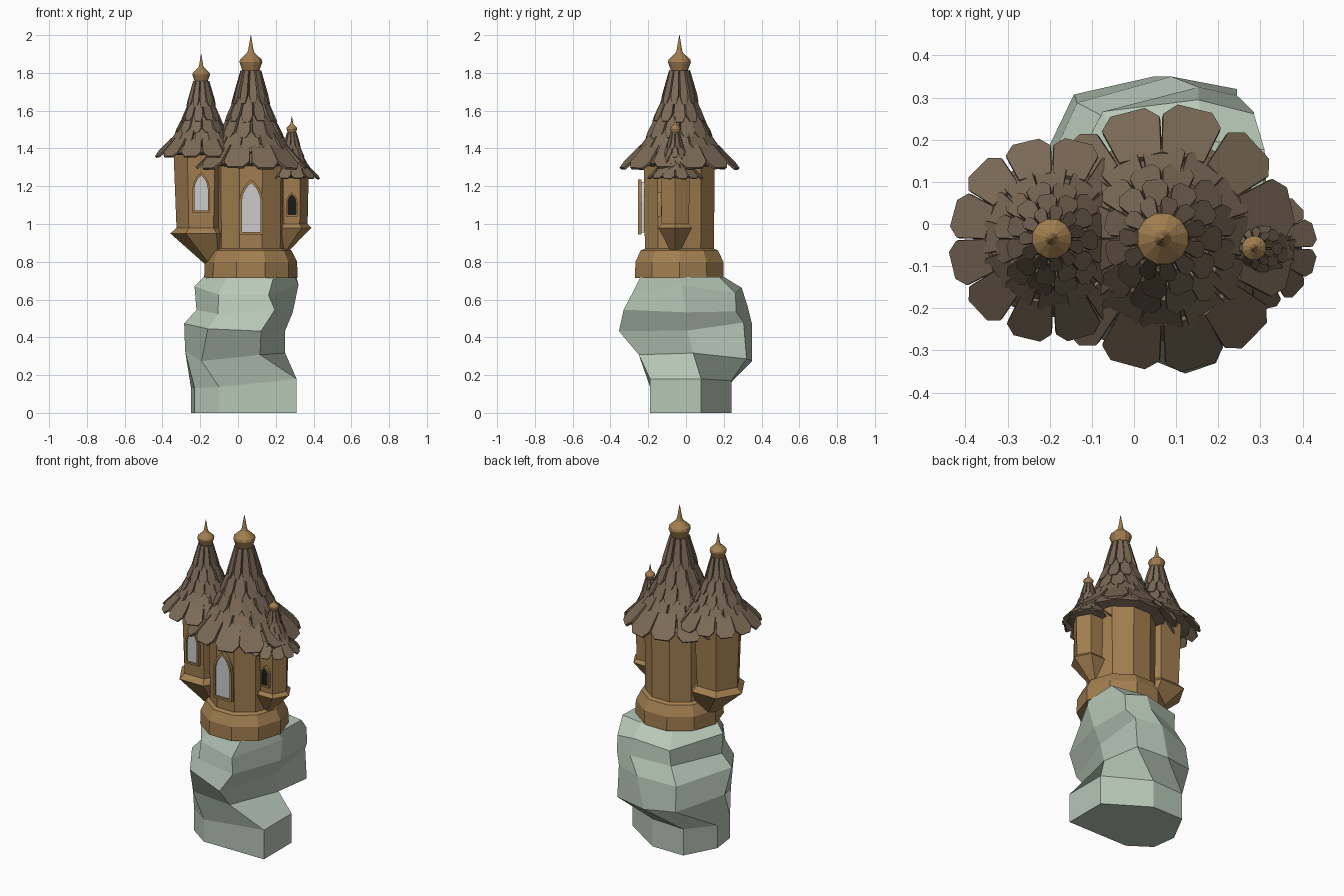
import bpy, bmesh, math, random
from mathutils import Vector

if "Cube" in bpy.data.objects:
    bpy.data.objects.remove(bpy.data.objects["Cube"])

random.seed(11)


def material(name, rgb):
    m = bpy.data.materials.new(name)
    m.diffuse_color = (*rgb, 1)
    m.use_nodes = True
    m.node_tree.nodes["Principled BSDF"].inputs["Base Color"].default_value = m.diffuse_color
    return m


WOOD = material("wood", (0.36, 0.21, 0.08))
TILE = material("tile", (0.20, 0.145, 0.095))
STONE = material("stone", (0.47, 0.57, 0.47))
DARK = material("dark", (0.01, 0.01, 0.01))


def make(name, verts, faces, mat=None):
    me = bpy.data.meshes.new(name)
    me.from_pydata(verts, [], faces)
    bm = bmesh.new()
    bm.from_mesh(me)
    bmesh.ops.recalc_face_normals(bm, faces=bm.faces)
    bm.to_mesh(me)
    bm.free()
    if mat:
        me.materials.append(mat)
    ob = bpy.data.objects.new(name, me)
    bpy.context.collection.objects.link(ob)
    return ob


def skin(rings):
    """Faces that join equal rings of vertices and cap both ends."""
    n = len(rings[0])
    verts = [v for ring in rings for v in ring]
    faces = [(k * n + i, k * n + (i + 1) % n, (k + 1) * n + (i + 1) % n, (k + 1) * n + i)
             for k in range(len(rings) - 1) for i in range(n)]
    last = (len(rings) - 1) * n
    faces += [tuple(range(n)), tuple(range(last, last + n))]
    return verts, faces


def lathe(name, centre, sides, profile, mat):
    """Faceted column with a flat side to the front; profile = (radius, z, x shift)."""
    rings = []
    for r, z, *dx in profile:
        cx = centre[0] + (dx[0] if dx else 0)
        angles = [-math.pi / 2 + math.pi / sides * (1 + 2 * i) for i in range(sides)]
        rings.append([(cx + r * math.cos(a), centre[1] + r * math.sin(a), z) for a in angles])
    return make(name, *skin(rings), mat)


def arch(w, z0, z1, z2):
    """Pointed window outline in (x, z)."""
    right = [(w, z0), (w, z1)]
    for t, k in ((0.35, .88), (0.65, .62), (0.85, .33)):
        right.append((w * k, z1 + (z2 - z1) * t))
    return right + [(0, z2)] + [(-x, z) for x, z in reversed(right)]


def window(name, cx, y_front, w, z0, z2, rim, glass_mat):
    z1 = z0 + (z2 - z0) * 0.6
    outer = arch(w, z0, z1, z2)
    inner = arch(w - rim, z0 + rim, z1, z2 - rim * 1.4)
    loops = []
    for pts, y in ((outer, y_front), (inner, y_front), (inner, y_front + .02), (outer, y_front + .02)):
        loops.append([(cx + x, y, z) for x, z in pts])
    verts, faces = skin(loops)
    n = len(outer)
    faces = faces[:-2] + [(3 * n + i, 3 * n + (i + 1) % n, (i + 1) % n, i) for i in range(n)]
    make(name + "_frame", verts, faces, WOOD)
    pane = [[(cx + x, y_front + d, z) for x, z in arch(w - rim * .7, z0 + rim * .7, z1, z2 - rim)]
            for d in (.01, .055)]
    make(name + "_pane", *skin(pane), glass_mat)


def roof(name, centre, z0, s):
    """Shingled cone with a finial, s = size, z0 = eave height."""
    # rows: top radius, top height, tip radius, tip height, count
    rows = [(.04, .525, .088, .35, 11), (.066, .39, .128, .25, 11), (.10, .29, .165, .165, 12),
            (.135, .205, .215, .09, 12), (.19, .125, .305, .005, 12)]
    lathe(name + "_core", centre, 12, [(.19 * s, z0 + .02 * s), (.25 * s, z0 + .035 * s), (.19 * s, z0 + .11 * s),
                                       (.13 * s, z0 + .2 * s), (.075 * s, z0 + .36 * s), (.036 * s, z0 + .53 * s)], TILE)
    verts, faces = [], []
    for k, (r0, h0, r1, h1, n) in enumerate(rows):
        for i in range(n):
            a = math.tau * (i + 0.5 * (k % 2)) / n + random.uniform(-.03, .03) + math.pi / 12
            out = Vector((math.cos(a), math.sin(a), 0))
            side = Vector((-out.y, out.x, 0))
            top = out * r0 + Vector((0, 0, h0))
            down = (out * r1 + Vector((0, 0, h1)) - top) * random.uniform(.95, 1.03)
            normal = side.cross(down).normalized()
            if normal.z < 0:
                normal = -normal
            half = math.tan(math.pi / n)
            wt, wb = half * r0, half * (r0 + (r1 - r0) * .7) * .97
            shape = [(-wt, 0), (wt, 0), (wb, .75), (wb * .6, 1), (-wb * .6, 1), (-wb, .75)]
            tilt = random.uniform(-.004, .004)
            plate = [[(top + side * u + down * v + normal * (d + tilt * u / wb)) * s +
                      Vector((*centre, z0)) for u, v in shape] for d in (0, .014)]
            v, f = skin(plate)
            faces += [tuple(j + len(verts) for j in q) for q in f]
            verts += v
    make(name + "_shingles", verts, faces, TILE)
    lathe(name + "_finial", centre, 12, [(r * s, z0 + h * s) for r, h in
          ((.042, .515), (.063, .572), (.06, .585), (.02, .622), (.015, .635), (.001, .715))], WOOD)


# rock: foot and belly outlines, fitted into each ring's height and extents in x and y
foot = [(-.1, -.19), (.31, -.19), (.31, .08), (.06, .24), (-.15, .24), (-.25, .05), (-.23, -.1)]
belly = [(-.17, -.24), (.12, -.355), (.25, -.02), (.24, .29), (.08, .35), (-.145, .29), (-.285, -.04)]
rock_rings = [(.0, -.25, .31, -.19, .24), (.15, -.25, .31, -.19, .24), (.30, -.28, .25, -.25, .35),
              (.45, -.285, .25, -.355, .35), (.54, -.22, .29, -.33, .325), (.65, -.23, .32, -.29, .295),
              (.72, -.18, .31, -.24, .20)]
rings = []
for k, (z, x0, x1, y0, y1) in enumerate(rock_rings):
    j = 0 if k < 2 else .02
    pts = [(x + random.uniform(-j, j), y + random.uniform(-j, j)) for x, y in (foot if k < 2 else belly)]
    xs, ys = zip(*pts)
    dz = 0 if k in (0, len(rock_rings) - 1) else .03
    rings.append([(x0 + (x1 - x0) * (x - min(xs)) / (max(xs) - min(xs)),
                   y0 + (y1 - y0) * (y - min(ys)) / (max(ys) - min(ys)),
                   z + random.uniform(-dz, dz)) for x, y in pts])
make("rock", *skin(rings), STONE)

# main tower
MAIN, LEFT, SMALL = (.068, -.035), (-.195, -.035), (.285, -.057)
lathe("main_base", MAIN, 10, [(.247, .715), (.245, .80), (.215, .86), (.19, .87)], WOOD)
lathe("main_tower", MAIN, 10, [(.192, .85), (.197, 1.36)], WOOD)
window("main_window", .07, -.255, .063, .945, 1.235, .013, None)
roof("main_roof", MAIN, 1.285, 1.0)

# left tower on a bracket leaning into the main tower
lathe("left_bracket", LEFT, 6, [(.035, .77, .075), (.163, .95), (.13, .98)], WOOD)
lathe("left_tower", LEFT, 6, [(.130, .96), (.147, 1.40)], WOOD)
window("left_window", -.195, -.175, .046, 1.06, 1.272, .011, None)
roof("left_roof", LEFT, 1.35, .77)

# small turret on the right
lathe("turret_bracket", SMALL, 6, [(.022, .845, -.05), (.103, .98), (.083, 1.0)], WOOD)
lathe("turret_body", SMALL, 6, [(.083, .98), (.089, 1.26)], WOOD)
window("turret_window", .285, -.152, .03, 1.04, 1.168, .009, DARK)
roof("turret_roof", SMALL, 1.235, .47)
